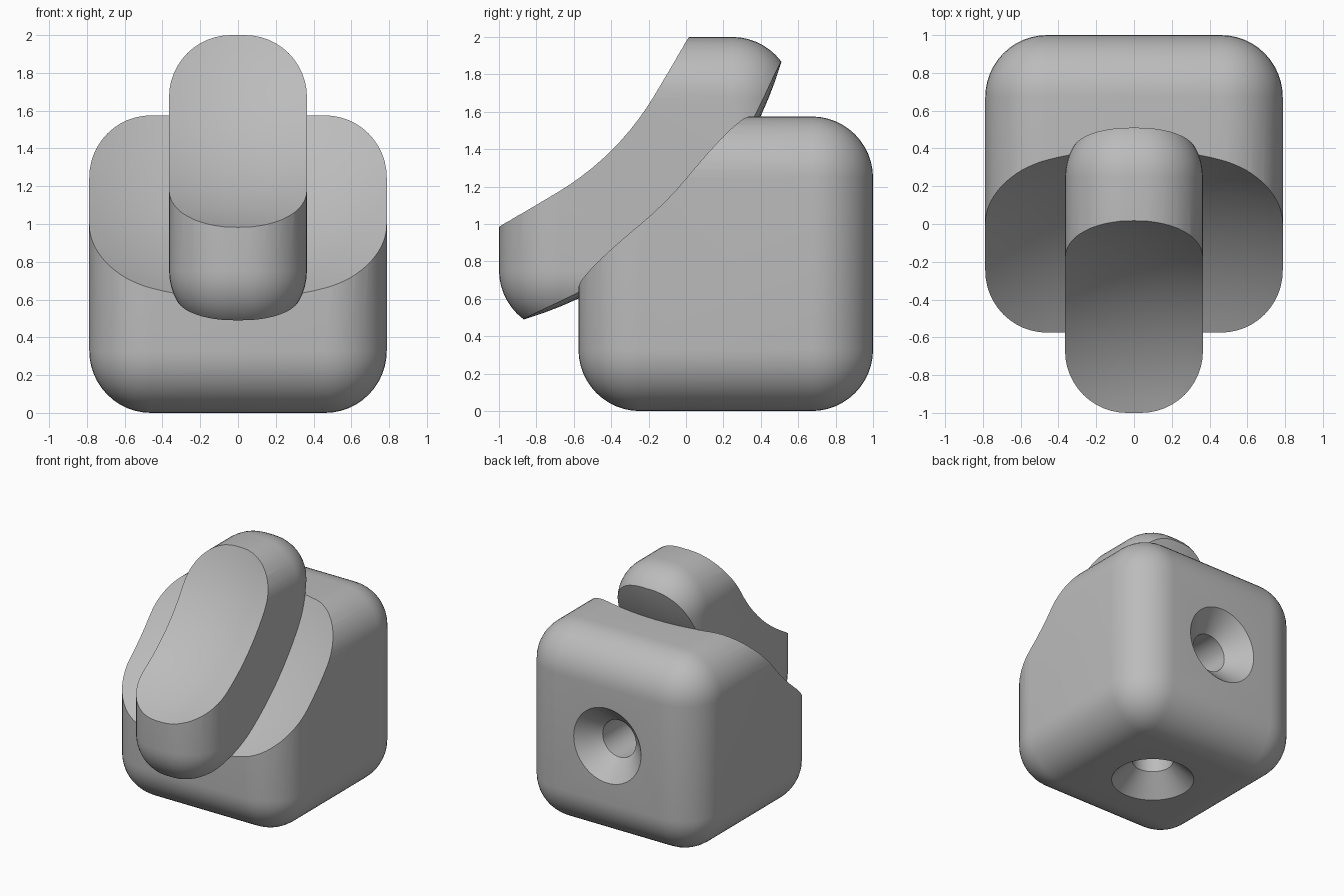
import bpy, bmesh, math
from mathutils import Matrix, Vector

default = bpy.data.objects.get("Cube")
if default:
    bpy.data.objects.remove(default, do_unlink=True)

# Single grey material
grey = bpy.data.materials.new("plain_grey")
grey.use_nodes = True
colour = (0.5, 0.5, 0.5, 1)
grey.diffuse_color = colour
grey.node_tree.nodes["Principled BSDF"].inputs["Base Color"].default_value = colour

SIZE = 1.575                            # edge of both rounded blocks
ROUND = 0.328                           # corner radius
CENTRE = Vector((0, -1.45, 2.45))       # shared centre of the dished surfaces
R_SEAT, R_FACE = 2.045, 1.535


def add_object(name, bm):
    bmesh.ops.recalc_face_normals(bm, faces=bm.faces)
    mesh = bpy.data.meshes.new(name)
    bm.to_mesh(mesh)
    bm.free()
    mesh.materials.append(grey)
    obj = bpy.data.objects.new(name, mesh)
    bpy.context.collection.objects.link(obj)
    return obj


def rounded_block(name, centre, size):
    bm = bmesh.new()
    bmesh.ops.create_cube(bm, size=1)
    bmesh.ops.scale(bm, vec=size, verts=bm.verts)
    bmesh.ops.bevel(bm, geom=bm.edges[:], offset=ROUND, segments=12,
                    profile=0.5, affect='EDGES')
    bmesh.ops.translate(bm, vec=centre, verts=bm.verts)
    return add_object(name, bm)


def sphere_cutter(name, radius):
    # Poles lie along x so the dish is evenly divided where it is used
    bm = bmesh.new()
    turn = Matrix.Translation(CENTRE) @ Matrix.Rotation(math.pi / 2, 4, 'Y')
    bmesh.ops.create_uvsphere(bm, u_segments=128, v_segments=64,
                              radius=radius, matrix=turn)
    return add_object(name, bm)


def screw_cutter(name, matrix):
    # Lathed countersink running into a straight bore, along local +z
    bm = bmesh.new()
    profile = [(0, -0.02), (0.32, -0.02), (0.148, 0.152), (0.148, 0.62), (0, 0.62)]
    verts = [bm.verts.new((r, 0, z)) for r, z in profile]
    edges = [bm.edges.new(pair) for pair in zip(verts, verts[1:])]
    bmesh.ops.spin(bm, geom=verts + edges, axis=(0, 0, 1), cent=(0, 0, 0),
                   angle=math.tau, steps=64)
    bmesh.ops.remove_doubles(bm, verts=bm.verts, dist=1e-4)
    bm.transform(matrix)
    return add_object(name, bm)


def carve(obj, cutter, operation='DIFFERENCE'):
    bpy.ops.object.select_all(action='DESELECT')
    bpy.context.view_layer.objects.active = obj
    obj.select_set(True)
    mod = obj.modifiers.new("carve", 'BOOLEAN')
    mod.operation, mod.solver, mod.object = operation, 'EXACT', cutter
    bpy.ops.object.modifier_apply(modifier=mod.name)


# Base block and the raised tongue that sits in its dished front
base = rounded_block("base_block", (0, 0.2125, SIZE / 2), (SIZE, SIZE, SIZE))
tongue = rounded_block("raised_tongue", (0, -0.2125, 2 - SIZE / 2), (0.73, SIZE, SIZE))

# Dished surfaces
seat = sphere_cutter("seat_cutter", R_SEAT)
face = sphere_cutter("face_cutter", R_FACE)
carve(base, seat)
carve(tongue, seat, 'INTERSECT')
carve(tongue, face)

# Countersunk screw holes in the back and the underside
back = Matrix.Translation((0, 1, SIZE / 2)) @ Matrix.Rotation(math.pi / 2, 4, 'X')
under = Matrix.Translation((0, 0.2125, 0))
holes = [screw_cutter("back_hole_cutter", back),
         screw_cutter("underside_hole_cutter", under)]
for hole in holes:
    carve(base, hole)

for cutter in [seat, face] + holes:
    bpy.data.objects.remove(cutter, do_unlink=True)

# Smooth shading with crisp cut edges
bpy.ops.object.select_all(action='DESELECT')
for obj in (base, tongue):
    obj.select_set(True)
bpy.context.view_layer.objects.active = base
bpy.ops.object.shade_smooth_by_angle(angle=math.radians(25))
